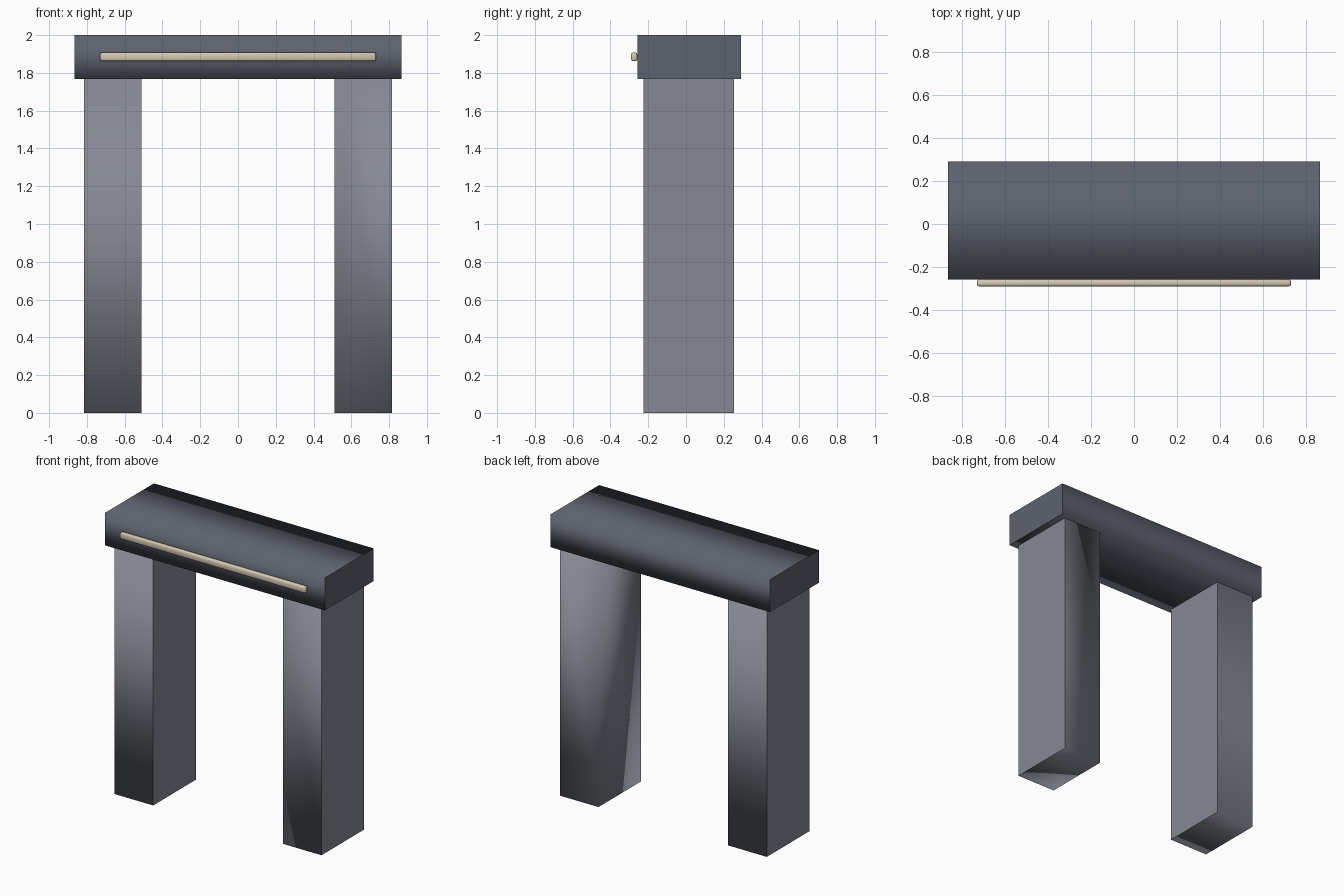
import bpy
import bmesh
from mathutils import Vector

default = bpy.data.objects.get("Cube")
if default:
    bpy.data.objects.remove(default, do_unlink=True)


def material(name, rgb):
    mat = bpy.data.materials.new(name)
    mat.use_nodes = True
    mat.diffuse_color = (*rgb, 1)
    mat.node_tree.nodes["Principled BSDF"].inputs["Base Color"].default_value = (*rgb, 1)
    return mat


def block(name, low, high, mat, sharp_sides=(-1, 1), bevel=0):
    """Box between two corners; its end faces along x keep sharp borders."""
    low, high = Vector(low), Vector(high)
    bm = bmesh.new()
    bmesh.ops.create_cube(bm, size=1)
    for v in bm.verts:
        v.co = (low + high) / 2 + v.co * (high - low)
    if bevel:
        bmesh.ops.bevel(bm, geom=bm.edges[:], offset=bevel, segments=2,
                        profile=0.5, affect='EDGES')
    bm.normal_update()
    for face in bm.faces:
        face.smooth = True
        if not bevel and any(face.normal.x * side > 0.9 for side in sharp_sides):
            for edge in face.edges:
                edge.smooth = False
    mesh = bpy.data.meshes.new(name)
    bm.to_mesh(mesh)
    bm.free()
    mesh.materials.append(mat)
    obj = bpy.data.objects.new(name, mesh)
    bpy.context.collection.objects.link(obj)
    return obj


stone = material("grey stone", (0.235, 0.25, 0.295))
dark_stone = material("dark slate", (0.11, 0.122, 0.157))
cream = material("warm cream", (0.66, 0.58, 0.44))

# Upright pillars
block("left_pillar", (0.51, -0.225, 0), (0.815, 0.255, 1.77), stone, sharp_sides=(1,))
block("right_pillar", (-0.815, -0.225, 0), (-0.51, 0.255, 1.77), stone)

# Heavy crossbeam on top
block("lintel", (-0.865, -0.258, 1.768), (0.865, 0.29, 2.0), dark_stone)

# Pale light bar along the front of the crossbeam
block("front_strip", (-0.73, -0.29, 1.862), (0.73, -0.258, 1.908), cream, bevel=0.01)
